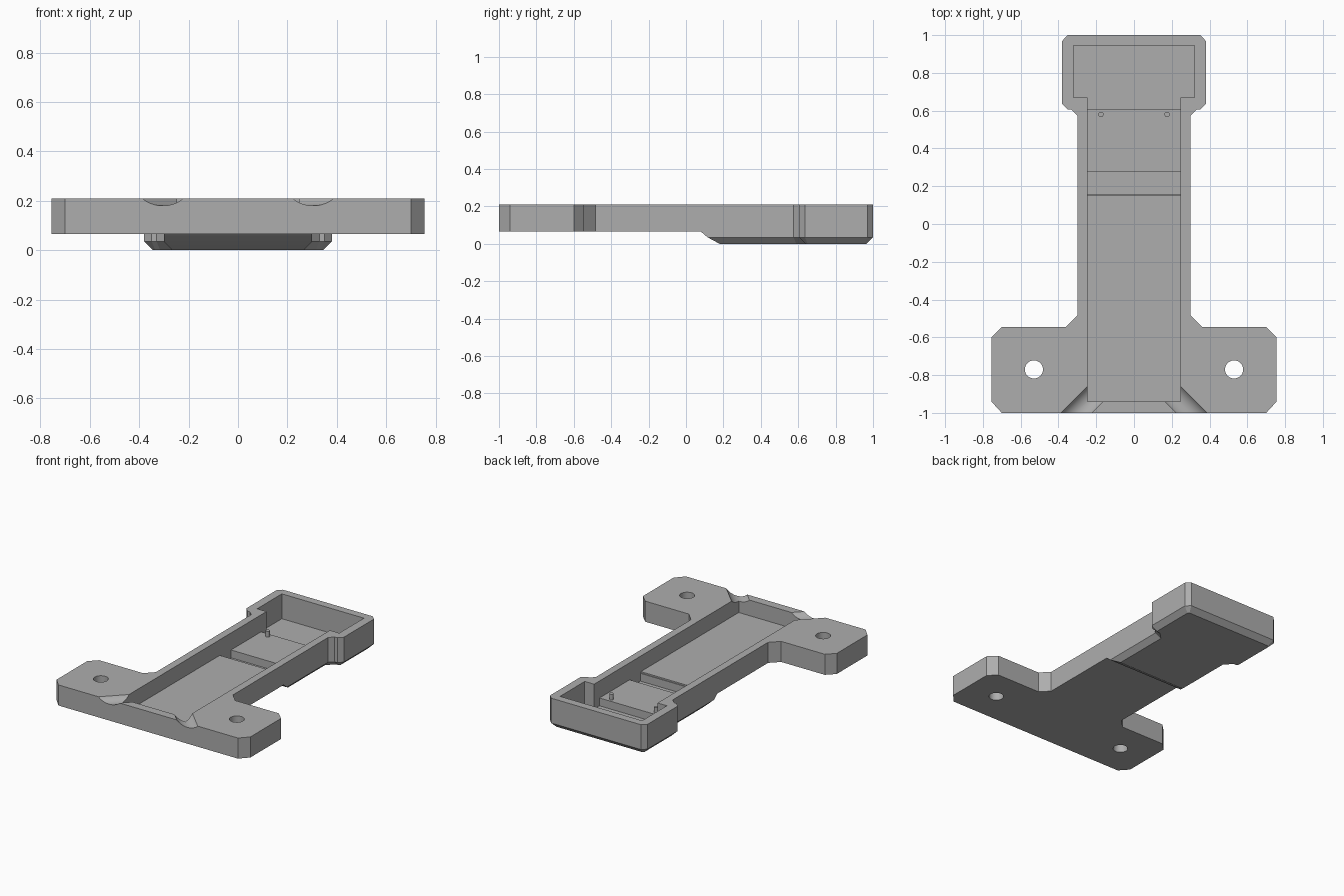
import bpy, bmesh
from math import pi
from mathutils import Matrix, Vector

cube = bpy.data.objects.get("Cube")
if cube:
    bpy.data.objects.remove(cube, do_unlink=True)

grey = bpy.data.materials.new("plain_grey")
grey.use_nodes = True
GREY = (0.42, 0.42, 0.42, 1)
grey.diffuse_color = GREY
grey.node_tree.nodes["Principled BSDF"].inputs["Base Color"].default_value = GREY

TOP, SLAB, FLOOR, DEEP = 0.21, 0.065, 0.10, 0.035


def make_object(name, bm):
    bmesh.ops.recalc_face_normals(bm, faces=bm.faces)
    mesh = bpy.data.meshes.new(name)
    bm.to_mesh(mesh)
    bm.free()
    mesh.materials.append(grey)
    obj = bpy.data.objects.new(name, mesh)
    bpy.context.collection.objects.link(obj)
    return obj


def box(name, half_x, y0, y1, z0):
    bm = bmesh.new()
    size = Matrix.Diagonal((2 * half_x, y1 - y0, 0.4 - z0, 1))
    place = Matrix.Translation((0, (y0 + y1) / 2, (z0 + 0.4) / 2))
    bmesh.ops.create_cube(bm, size=1, matrix=place @ size)
    return make_object(name, bm)


def cylinder(name, start, end, radius, sides=32):
    start, end = Vector(start), Vector(end)
    axis = end - start
    bm = bmesh.new()
    turn = axis.to_track_quat("Z", "Y").to_matrix().to_4x4()
    bmesh.ops.create_cone(bm, cap_ends=True, segments=sides, radius1=radius,
                          radius2=radius, depth=axis.length,
                          matrix=Matrix.Translation((start + end) / 2) @ turn)
    return make_object(name, bm)


def mirrored(half):
    return half + [(-x, y) for x, y in reversed(half)]


# Body: T-shaped slab with a deeper, chamfered belly under the rear
foot = [(0.70, -1), (0.755, -0.94), (0.755, -0.6), (0.70, -0.545),
        (0.36, -0.545), (0.30, -0.485)]
neck = [(0.33, 0.605), (0.35, 0.605), (0.38, 0.635), (0.38, 0.97), (0.35, 1)]
rear = [(0.30, 0.08), (0.30, 0.575)] + neck
belly = [(0.30, 0.115), (0.30, 0.575)] + neck
base = [(0.265, 0.18), (0.265, 0.59), (0.315, 0.64), (0.335, 0.64),
        (0.345, 0.65), (0.345, 0.955), (0.335, 0.965)]

bm = bmesh.new()


def ring(points, z):
    return [bm.verts.new((x, y, z)) for x, y in points]


def bridge(a, b):
    for i in range(len(a)):
        j = (i + 1) % len(a)
        bm.faces.new((a[i], a[j], b[j], b[i]))


outline = mirrored(foot + rear)
upper, lower = ring(outline, TOP), ring(outline, SLAB)
bm.faces.new(upper)
bridge(upper, lower)
n = len(foot)
bm.faces.new(lower[:n + 1] + lower[-n - 1:])
rear_loop = lower[n:-n]
belly_loop = ring(mirrored(belly), DEEP)
base_loop = ring(mirrored(base), 0)
bridge(rear_loop, belly_loop)
bridge(belly_loop, base_loop)
bm.faces.new(base_loop)
body = make_object("body", bm)

# Recesses: long tray, lower platform, cross trench and head pocket
cutters = [
    box("tray_cut", 0.247, -0.94, 0.16, FLOOR),
    box("platform_cut", 0.247, 0.15, 0.68, 0.09),
    box("trench_cut", 0.247, 0.155, 0.275, DEEP),
    box("throat_cut", 0.247, 0.61, 0.70, DEEP),
    box("head_cut", 0.32, 0.67, 0.945, DEEP),
]
# Mounting holes and diagonal cable grooves
for s in (-1, 1):
    cutters.append(cylinder("hole_cut", (s * 0.53, -0.77, 0), (s * 0.53, -0.77, 0.4), 0.048))
    cutters.append(cylinder("groove_cut", (s * 0.405, -1.1, 0.251),
                            (s * 0.155, -0.85, 0.251), 0.071, 48))

for cutter in cutters:
    cutter.hide_render = True
    cut = body.modifiers.new(cutter.name, "BOOLEAN")
    cut.operation = "DIFFERENCE"
    cut.solver = "EXACT"
    cut.object = cutter

# Bake the cuts and drop the cutters
bpy.context.view_layer.update()
depsgraph = bpy.context.evaluated_depsgraph_get()
carved = bpy.data.meshes.new_from_object(body.evaluated_get(depsgraph))
body.modifiers.clear()
body.data = carved
for cutter in cutters:
    bpy.data.objects.remove(cutter, do_unlink=True)

# Locating pins on the platform
pins = [cylinder(side + "_pin", (s * 0.175, 0.58, 0.085), (s * 0.175, 0.58, 0.13), 0.014, 24)
        for side, s in (("left", 1), ("right", -1))]

# Smooth the round walls and keep the edges sharp
for obj in [body] + pins:
    bpy.ops.object.select_all(action="DESELECT")
    obj.select_set(True)
    bpy.context.view_layer.objects.active = obj
    bpy.ops.object.shade_smooth_by_angle(angle=pi / 9)
